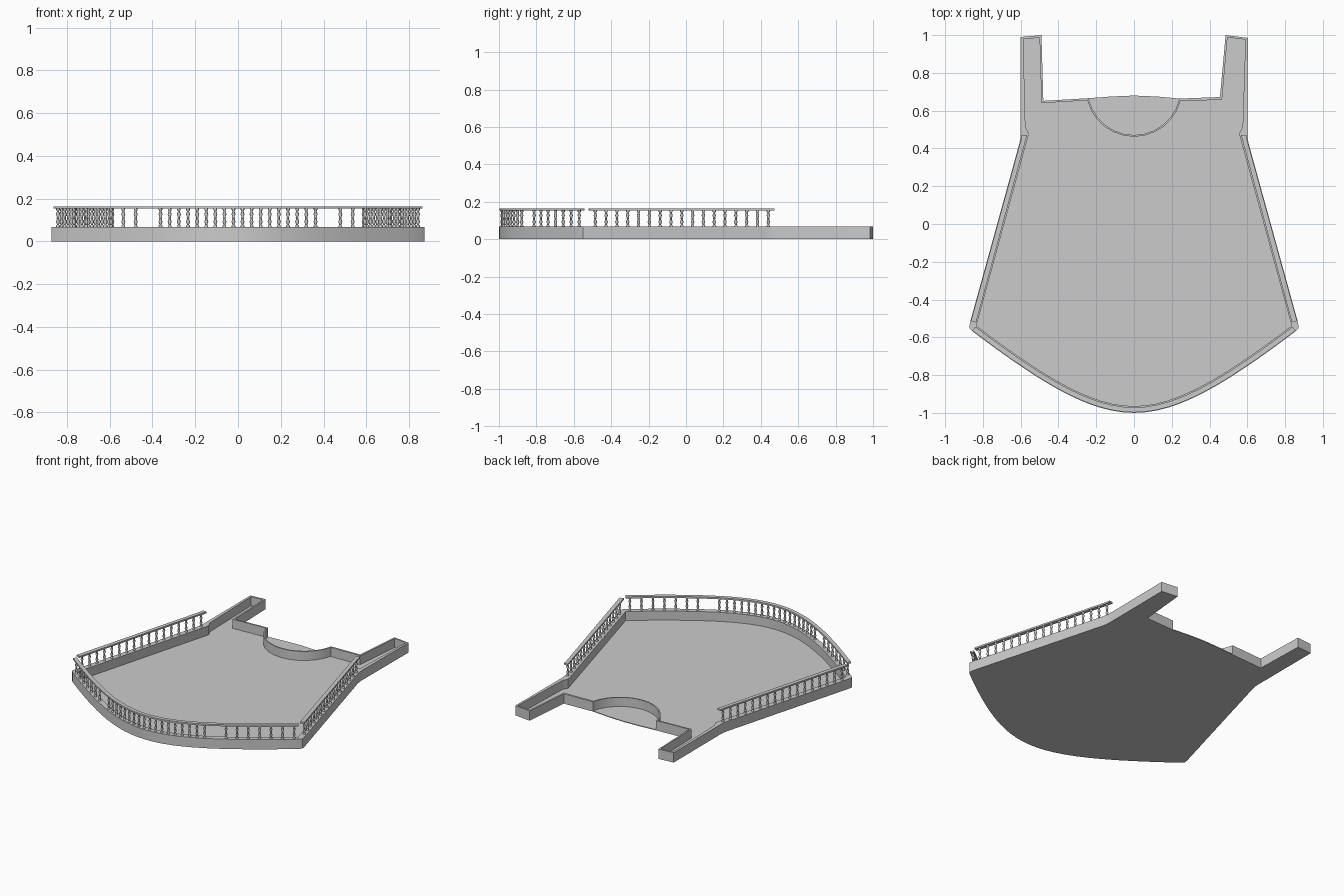
import bpy, bmesh, math
from mathutils import Vector

if "Cube" in bpy.data.objects:
    bpy.data.objects.remove(bpy.data.objects["Cube"])

WALL_TOP, FLOOR_TOP, RAIL_LOW, RAIL_TOP = 0.067, 0.005, 0.153, 0.164


def finish(bm, name, smooth=None):
    bmesh.ops.recalc_face_normals(bm, faces=bm.faces)
    me = bpy.data.meshes.new(name)
    bm.to_mesh(me)
    bm.free()
    ob = bpy.data.objects.new(name, me)
    bpy.context.collection.objects.link(ob)
    if smooth:
        bpy.context.view_layer.objects.active = ob
        ob.select_set(True)
        bpy.ops.object.shade_smooth_by_angle(angle=math.radians(smooth))
        ob.select_set(False)
    return ob


def band(name, pairs, z0, z1, closed):
    """Rectangular-section strip between paired outer and inner points."""
    bm = bmesh.new()
    rings = [[bm.verts.new((*p, z)) for p, z in ((o, z0), (o, z1), (i, z1), (i, z0))]
             for o, i in pairs]
    n = len(rings)
    for k in range(n if closed else n - 1):
        a, b = rings[k], rings[(k + 1) % n]
        for j in range(4):
            bm.faces.new((a[j], b[j], b[(j + 1) % 4], a[(j + 1) % 4]))
    if not closed:
        bm.faces.new(rings[0])
        bm.faces.new(rings[-1])
    return finish(bm, name, 30)


def front(x, off=0.0):
    """Point on the bowed front edge, moved inward by off."""
    b, c = 0.5, 0.44
    r = math.sqrt(1 + (x / b) ** 2)
    slope = c * x / (b * b * r)
    n = Vector((-slope, 1)).normalized()
    return (x + n.x * off, -1 + c * (r - 1) + n.y * off)


def mirror(pairs):
    return [tuple((-p[0], p[1]) for p in pair) for pair in reversed(pairs)]


# parapet outline as (outer, inner) pairs
curve_x = [-0.857 + 1.714 * i / 28 for i in range(29)]
bow = [(front(x), front(x, 0.036)) for x in curve_x]
side = [((0.872, -0.55), (0.833, -0.536)), ((0.868, -0.52), (0.832, -0.53)),
        ((0.606, 0.43), (0.560, 0.465)), ((0.600, 0.47), (0.558, 0.482)),
        ((0.600, 0.52), (0.575, 0.515))]
arm_r = [((0.603, 0.985), (0.590, 0.976)), ((0.485, 1.0), (0.495, 0.988)),
         ((0.455, 0.672), (0.466, 0.657))]
arm_l = [((-0.480, 0.652), (-0.490, 0.640)), ((-0.490, 1.0), (-0.500, 0.986)),
         ((-0.600, 0.99), (-0.586, 0.978))]
arc = []
for i in range(13):
    a = math.radians(-13 - 154 * i / 12)
    arc.append(tuple((r * math.cos(a), 0.717 + r * math.sin(a)) for r in (0.246, 0.255)))
stub_r, stub_l = [((0.24, 0.664), (0.250, 0.652))], [((-0.24, 0.666), (-0.250, 0.654))]
loop = bow + side + arm_r + stub_r + arc + stub_l + arm_l + mirror(side)
band("parapet_wall", loop, 0, WALL_TOP, True)

# floor slab, running on behind the round recess
outline = [p[0] for p in bow + side + arm_r + stub_r] + [(0.12, 0.675), (0, 0.68), (-0.12, 0.675)]
outline += [p[0] for p in stub_l + arm_l + mirror(side)]
bm = bmesh.new()
base = bm.faces.new([bm.verts.new((x, y, 0)) for x, y in outline])
up = bmesh.ops.extrude_face_region(bm, geom=[base])
bmesh.ops.translate(bm, vec=(0, 0, FLOOR_TOP),
                    verts=[v for v in up["geom"] if isinstance(v, bmesh.types.BMVert)])
bmesh.ops.triangulate(bm, faces=[f for f in bm.faces if len(f.verts) > 4])
finish(bm, "floor_slab")

# handrails
band("front_handrail", [(front(x, 0.003), front(x, 0.029)) for x in curve_x],
     RAIL_LOW, RAIL_TOP, False)
side_rail = [((0.863, -0.513), (0.836, -0.521)), ((0.600, 0.440), (0.567, 0.468)),
             ((0.595, 0.472), (0.567, 0.470))]
band("right_handrail", side_rail, RAIL_LOW, RAIL_TOP, False)
band("left_handrail", mirror(side_rail), RAIL_LOW, RAIL_TOP, False)

# turned baluster, shared mesh
profile = [(0.0085, 0), (0.0085, 0.007), (0.0045, 0.013), (0.0095, 0.026), (0.0045, 0.040),
           (0.007, 0.044), (0.0045, 0.048), (0.0095, 0.061), (0.0045, 0.075),
           (0.0085, 0.081), (0.0085, 0.088)]
bm = bmesh.new()
rings = [[bm.verts.new((r * math.cos(k * math.pi / 4), r * math.sin(k * math.pi / 4), z))
          for k in range(8)] for r, z in profile]
for a, b in zip(rings, rings[1:]):
    for k in range(8):
        bm.faces.new((a[k], a[(k + 1) % 8], b[(k + 1) % 8], b[k]))
first = finish(bm, "baluster", 50)

# baluster positions: front middle group, two front end groups, both sides
spots = [front(-0.37 + 0.74 * i / 17, 0.016) for i in range(18)]
for s in (-1, 1):
    spots += [front(s * (0.487 + 0.058 * i), 0.016) for i in range(7)]
    for i in range(17):
        t = i / 16
        spots.append((s * (0.842 - 0.254 * t), -0.485 + 0.925 * t))
for i, (x, y) in enumerate(spots):
    ob = first if i == 0 else bpy.data.objects.new("baluster", first.data)
    if i:
        bpy.context.collection.objects.link(ob)
    ob.location = (x, y, WALL_TOP - 0.001)
